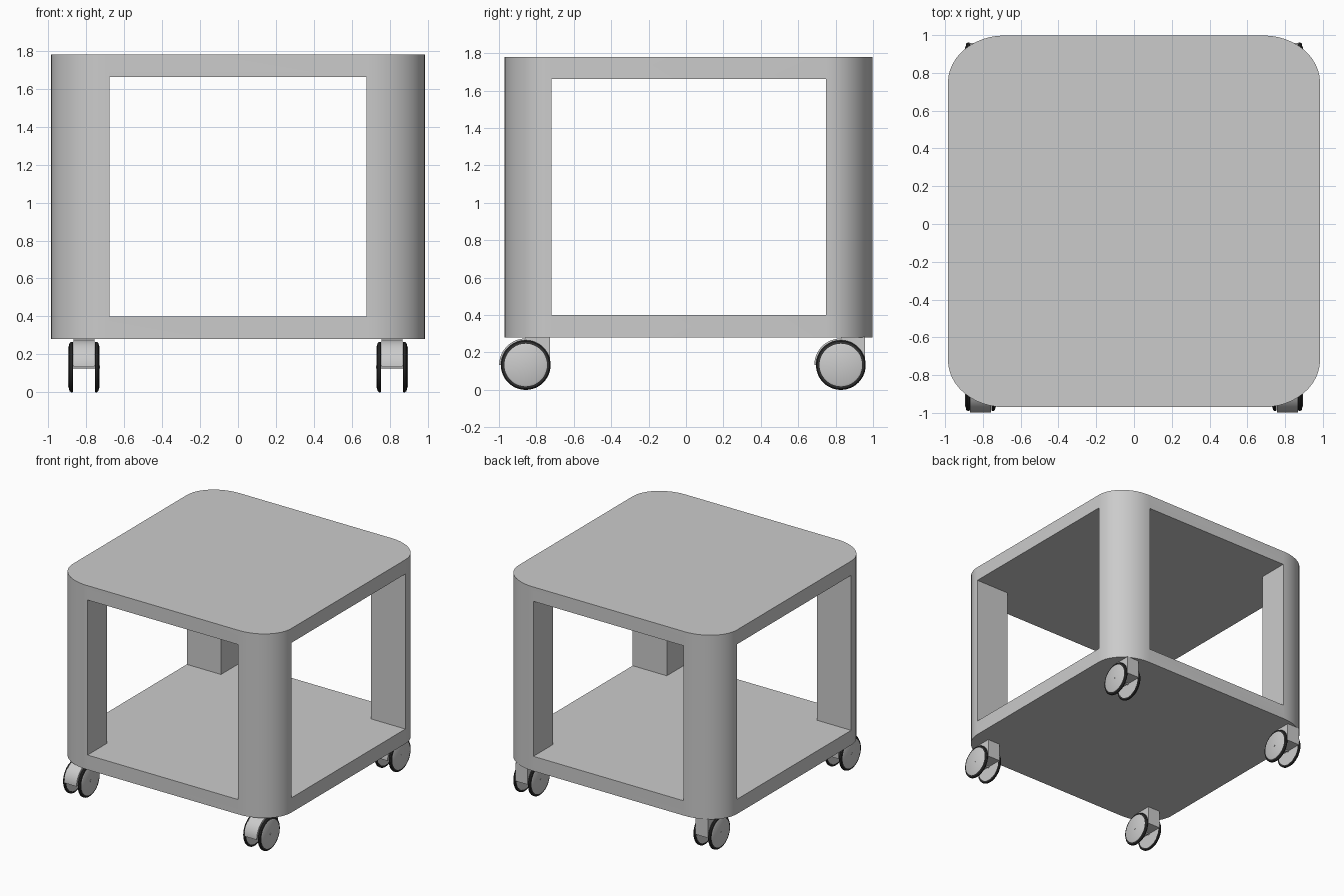
import bpy, bmesh
from math import sin, cos, pi, radians
from mathutils import Vector

if "Cube" in bpy.data.objects:
    bpy.data.objects.remove(bpy.data.objects["Cube"])


def finish(name, bm, loc=(0, 0, 0), mat=None, smooth=True):
    bmesh.ops.recalc_face_normals(bm, faces=bm.faces[:])
    me = bpy.data.meshes.new(name)
    bm.to_mesh(me)
    bm.free()
    ob = bpy.data.objects.new(name, me)
    bpy.context.collection.objects.link(ob)
    ob.location = loc
    if mat:
        me.materials.append(mat)
    if smooth:
        bpy.ops.object.select_all(action='DESELECT')
        ob.select_set(True)
        bpy.context.view_layer.objects.active = ob
        bpy.ops.object.shade_smooth_by_angle(angle=radians(30))
    return ob


def prism(name, pts, offset, **kw):
    """Extrude a closed 3D outline along an offset."""
    bm = bmesh.new()
    face = bm.faces.new([bm.verts.new(p) for p in pts])
    res = bmesh.ops.extrude_face_region(bm, geom=[face], use_keep_orig=True)
    verts = [g for g in res['geom'] if isinstance(g, bmesh.types.BMVert)]
    bmesh.ops.translate(bm, verts=verts, vec=Vector(offset))
    return finish(name, bm, **kw)


def lathe_x(name, profile, steps=48, closed=False, **kw):
    """Turn an (x, radius) profile around the x axis."""
    bm = bmesh.new()
    verts = [bm.verts.new((x, r, 0)) for x, r in profile]
    edges = [bm.edges.new(p) for p in zip(verts, verts[1:])]
    if closed:
        edges.append(bm.edges.new((verts[-1], verts[0])))
    bmesh.ops.spin(bm, geom=verts + edges, cent=(0, 0, 0), axis=(1, 0, 0),
                   angle=2 * pi, steps=steps, use_merge=False)
    bmesh.ops.remove_doubles(bm, verts=bm.verts[:], dist=1e-4)
    return finish(name, bm, **kw)


rubber = bpy.data.materials.new("dark_rubber")
rubber.diffuse_color = (0.03, 0.03, 0.03, 1)
rubber.use_nodes = True
rubber.node_tree.nodes["Principled BSDF"].inputs["Base Color"].default_value = rubber.diffuse_color

# Rounded cube body
HX, Y0, Y1 = 0.985, -0.97, 0.998
Z0, Z1 = 0.28, 1.78
RX, RY = 0.30, 0.25
outline = []
corners = [(HX - RX, Y1 - RY), (-HX + RX, Y1 - RY),
           (-HX + RX, Y0 + RY), (HX - RX, Y0 + RY)]
for q, (cx, cy) in enumerate(corners):
    for i in range(13):
        a = (q + i / 12) * pi / 2
        outline.append((cx + RX * cos(a), cy + RY * sin(a), Z0))
body = prism("table_body", outline, (0, 0, Z1 - Z0), smooth=False)

# Cross-shaped cutter opens all four sides and leaves corner posts
a, b, c, d = 0.677, -0.72, 0.748, 1.3
cross = [(-a, -d), (a, -d), (a, b), (d, b), (d, c), (a, c),
         (a, d), (-a, d), (-a, c), (-d, c), (-d, b), (-a, b)]
cutter = prism("opening_cutter", [(x, y, 0.40) for x, y in cross],
               (0, 0, 1.263), smooth=False)
cutter.hide_render = True
mod = body.modifiers.new("openings", 'BOOLEAN')
mod.operation, mod.solver, mod.object = 'DIFFERENCE', 'EXACT', cutter
bpy.ops.object.select_all(action='DESELECT')
body.select_set(True)
bpy.context.view_layer.objects.active = body
bpy.ops.object.modifier_apply(modifier=mod.name)
bpy.data.objects.remove(cutter)
bpy.ops.object.shade_smooth_by_angle(angle=radians(30))

# Casters: hood, axle and twin wheels
hub = [(0.057, 0), (0.057, 0.116), (0.078, 0.116), (0.083, 0.106), (0.083, 0)]
tyre = [(0.057, 0.114), (0.057, 0.128), (0.061, 0.133), (0.069, 0.133),
        (0.076, 0.127), (0.079, 0.114)]
axle = [(-0.085, 0), (-0.085, 0.008), (0.085, 0.008), (0.085, 0)]
R = 0.142
hood = [(-0.056, -R * cos(t * pi / 32), R * sin(t * pi / 32)) for t in range(17)]
hood += [(-0.056, 0, 0.15), (-0.056, 0.13, 0.15), (-0.056, 0.13, 0)]

for x, side in ((-0.812, "left"), (0.812, "right")):
    for y, end in ((-0.857, "front"), (0.828, "back")):
        loc = (x, y, 0.133)
        tag = f"{end}_{side}"
        prism(f"{tag}_caster_hood", hood, (0.112, 0, 0), loc=loc)
        lathe_x(f"{tag}_caster_axle", axle, steps=16, loc=loc)
        for s, pos in ((-1, "outer" if x < 0 else "inner"),
                       (1, "inner" if x < 0 else "outer")):
            lathe_x(f"{tag}_{pos}_wheel", [(s * u, r) for u, r in hub], loc=loc)
            lathe_x(f"{tag}_{pos}_tyre", [(s * u, r) for u, r in tyre],
                    closed=True, loc=loc, mat=rubber)
